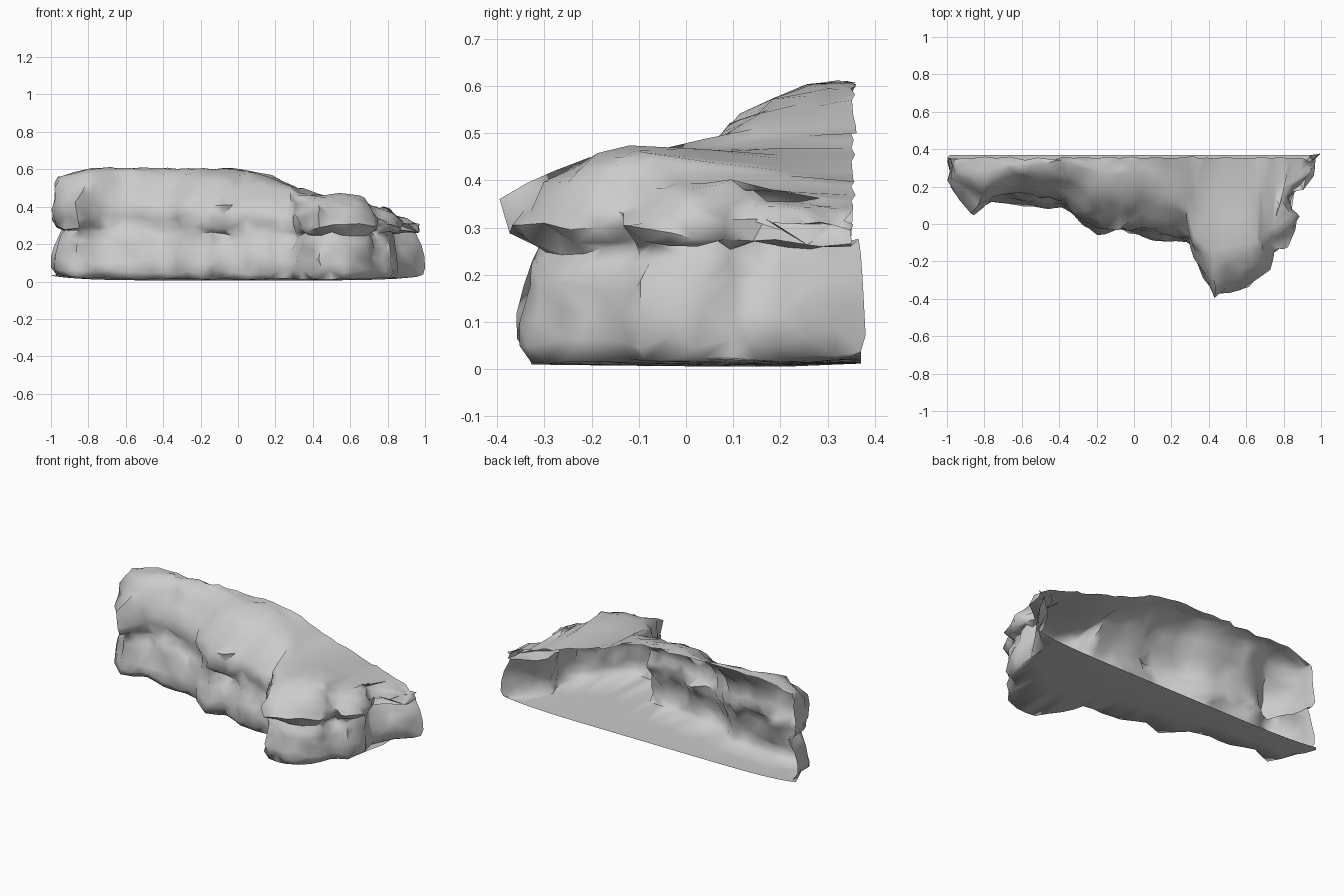
import bpy, bmesh, random, math
from mathutils import Vector

if "Cube" in bpy.data.objects:
    bpy.data.objects.remove(bpy.data.objects["Cube"])

random.seed(7)

# Ledge outline, left to right: lower x, y | upper x, y | slope depth | height
OUTLINE = [
    (-1.00, .34, -.99, .35, .02, .55), (-.97, .21, -.99, .24, .07, .57),
    (-.88, .07, -.87, .04, .22, .60), (-.75, .13, -.74, .15, .17, .61),
    (-.60, .09, -.62, .16, .17, .61), (-.45, .09, -.45, .14, .19, .605),
    (-.33, .05, -.32, .07, .24, .60), (-.20, -.06, -.20, -.02, .28, .60),
    (-.08, -.02, -.08, -.03, .30, .60), (.05, -.08, .05, -.03, .30, .59),
    (.18, -.10, .18, -.06, .30, .56), (.30, -.10, .30, -.06, .20, .51),
    (.35, -.22, .33, -.21, .14, .46), (.44, -.35, .44, -.39, .25, .46),
    (.56, -.36, .57, -.36, .24, .47), (.68, -.28, .72, -.24, .16, .46),
    (.74, -.16, .74, -.13, .10, .42), (.83, -.11, .83, -.11, .12, .39),
    (.86, .02, .88, .03, .12, .40), (.83, .14, .83, .15, .08, .36),
    (.91, .26, .96, .25, .07, .34), (1.0, .38, .97, .35, .02, .30)]
# Height of the rear ridge along x
RIDGE = [(-1, .55), (-.8, .61), (0, .60), (.2, .56), (.3, .51), (.5, .45), (.8, .37), (1, .30)]
# Lower layer: z, inset; upper layer: height fraction, inset, share of slope
LOWER = [(.012, .03), (.05, .0), (.11, .0), (.17, .018), (.215, .04), (.25, .06)]
UPPER = [(.1, .02, 0), (.25, 0, 0), (.45, 0, .06), (.62, 0, .28), (.8, 0, .5), (.93, 0, .72), (1, 0, 1)]


def ridge_height(x):
    for (a, za), (b, zb) in zip(RIDGE, RIDGE[1:]):
        if x <= b:
            return za + (zb - za) * (x - a) / (b - a)
    return RIDGE[-1][1]


def jitter(p, amount):
    return p + Vector([random.uniform(-amount, amount) for _ in range(3)])


def inset(x, y, d):
    """Move a point toward the core of the ledge."""
    target = Vector((x * .86, .36)) if x < .72 else Vector((.5, .25))
    v = target - Vector((x, y))
    d = min(d, v.length * .85)
    return Vector((x, y)) + v.normalized() * d


# Denser outline
samples = []
for a, b in zip(OUTLINE, OUTLINE[1:]):
    samples += [a, tuple((p + q) / 2 for p, q in zip(a, b))]
samples.append(OUTLINE[-1])

bm = bmesh.new()
columns = []
back_x = -1
for i, (lx, ly, ux, uy, slope, height) in enumerate(samples):
    end = i in (0, len(samples) - 1)
    noise = .004 if end else .016
    # seams between boulders: the groove and waist vary per column
    seam = 0 if end else .016 * math.sin(i * 1.9)
    back_x = max(back_x, min(lx, .99))
    base = .025 * abs(lx) ** 6
    pts = [Vector((back_x, .37, .012 + base)),
           Vector(((back_x + lx) / 2, (.37 + ly) / 2, .006 + base))]
    # lower rock layer and groove
    for z, d in LOWER:
        p = inset(lx, ly, d + (max(seam, 0) if .04 < z < .2 else 0))
        pts.append(jitter(Vector((p.x, p.y, z + base)), noise if z > .02 else .004))
    # upper rock layer
    for t, d, s in UPPER:
        p = inset(ux, uy, d + s * slope + (seam if .3 < t < .9 else 0))
        pts.append(jitter(Vector((p.x, p.y, .255 + (height - .255) * t)), noise if t < .9 else .006))
    # roof running back to the ridge
    ridge = Vector((max(-.98, back_x * .985), .355, ridge_height(back_x)))
    rim = pts[-1].copy()
    for t in (.33, .67, 1):
        pts.append(jitter(rim.lerp(ridge, t), .006))
    columns.append([bm.verts.new(p) for p in pts])

# Skin between neighbouring columns; the rear stays open
for a, b in zip(columns, columns[1:]):
    for j in range(len(a) - 1):
        bm.faces.new((a[j], b[j], b[j + 1], a[j + 1]))
bmesh.ops.remove_doubles(bm, verts=bm.verts, dist=.018)
bmesh.ops.triangulate(bm, faces=bm.faces)
bmesh.ops.recalc_face_normals(bm, faces=bm.faces)
for v in bm.verts:
    v.co.z = max(v.co.z, 0)
    v.co.x = max(-1, min(1, v.co.x))

mesh = bpy.data.meshes.new("rock_ledge")
bm.to_mesh(mesh)
bm.free()
rock = bpy.data.objects.new("rock_ledge", mesh)
bpy.context.collection.objects.link(rock)
bpy.context.view_layer.objects.active = rock
rock.select_set(True)
bpy.ops.object.shade_smooth_by_angle(angle=1.1)
